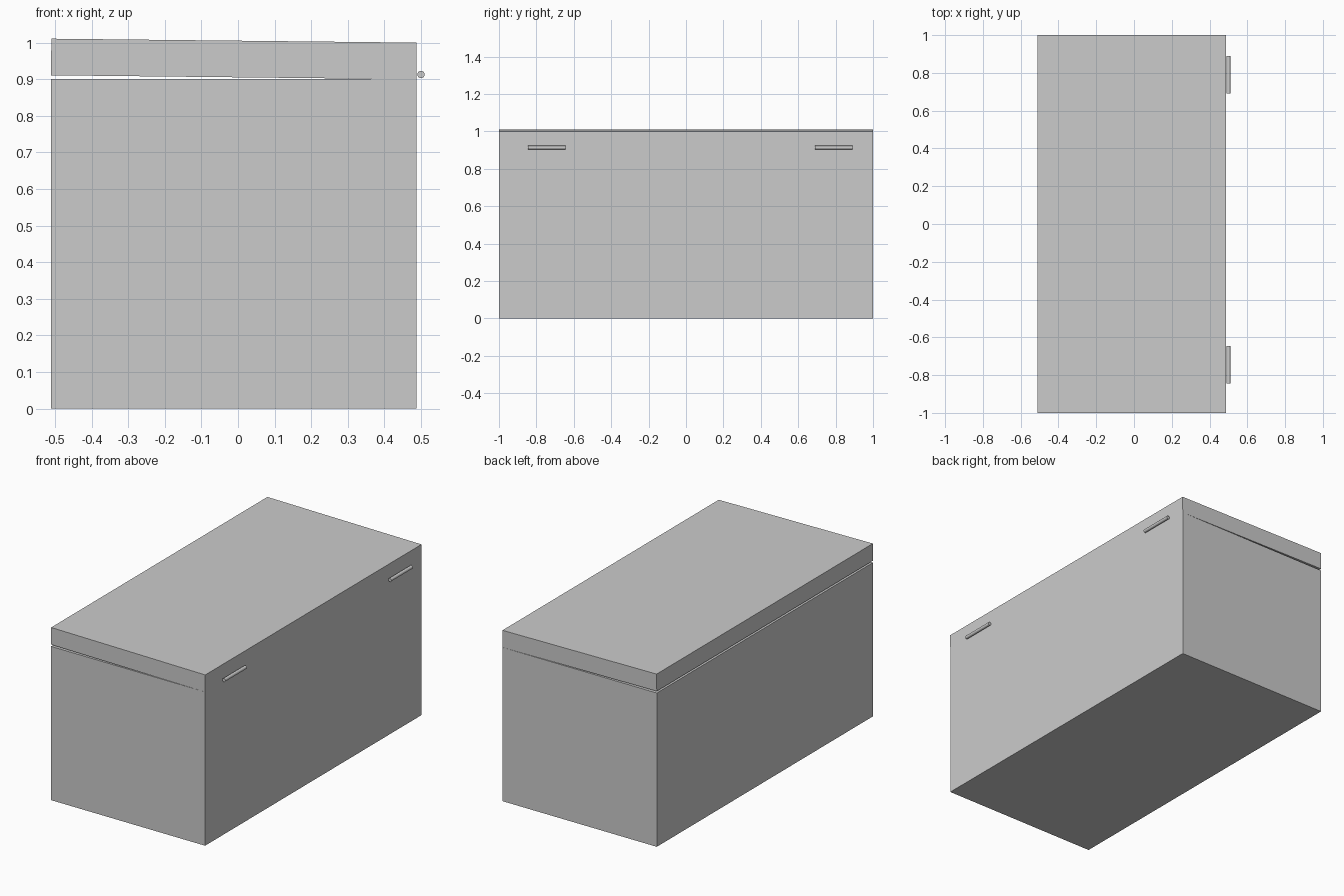
import bpy, bmesh, math
from mathutils import Matrix, Vector

if "Cube" in bpy.data.objects:
    bpy.data.objects.remove(bpy.data.objects["Cube"])

X0, X1, RIM, LID_H, WALL = -0.511, 0.487, 0.90, 0.10, 0.04


def box(name, lo, hi):
    lo, hi = Vector(lo), Vector(hi)
    bm = bmesh.new()
    bmesh.ops.create_cube(bm, size=1)
    bmesh.ops.scale(bm, vec=hi - lo, verts=bm.verts)
    bmesh.ops.translate(bm, vec=(lo + hi) / 2, verts=bm.verts)
    mesh = bpy.data.meshes.new(name)
    bm.to_mesh(mesh)
    bm.free()
    ob = bpy.data.objects.new(name, mesh)
    bpy.context.collection.objects.link(ob)
    return ob


# Chest body: box hollowed from its top face
body = box("chest_body", (X0, -1, 0), (X1, 1, RIM))
bm = bmesh.new()
bm.from_mesh(body.data)
bm.normal_update()
top = max(bm.faces, key=lambda f: f.calc_center_median().z)
bmesh.ops.inset_region(bm, faces=[top], thickness=WALL)
floor = bmesh.ops.extrude_discrete_faces(bm, faces=[top])["faces"][0]
bmesh.ops.translate(bm, vec=(0, 0, WALL - RIM), verts=floor.verts)
bm.to_mesh(body.data)
bm.free()

# Lid: slab resting slightly open, turned about the rear rim
lid = box("chest_lid", (X0, -1, RIM), (X1, 1, RIM + LID_H))
pivot = Vector((X1, 0, RIM))
lid.data.transform(Matrix.Translation(pivot)
                   @ Matrix.Rotation(0.0108, 4, 'Y')
                   @ Matrix.Translation(-pivot))

# Hinge pins along the rear side
for name, y in (("front_hinge_pin", -0.745), ("back_hinge_pin", 0.79)):
    bpy.ops.mesh.primitive_cylinder_add(
        vertices=32, radius=0.01, depth=0.2,
        location=(0.5, y, 0.913), rotation=(math.pi / 2, 0, 0))
    pin = bpy.context.object
    pin.name = name
    bpy.ops.object.shade_smooth_by_angle()
